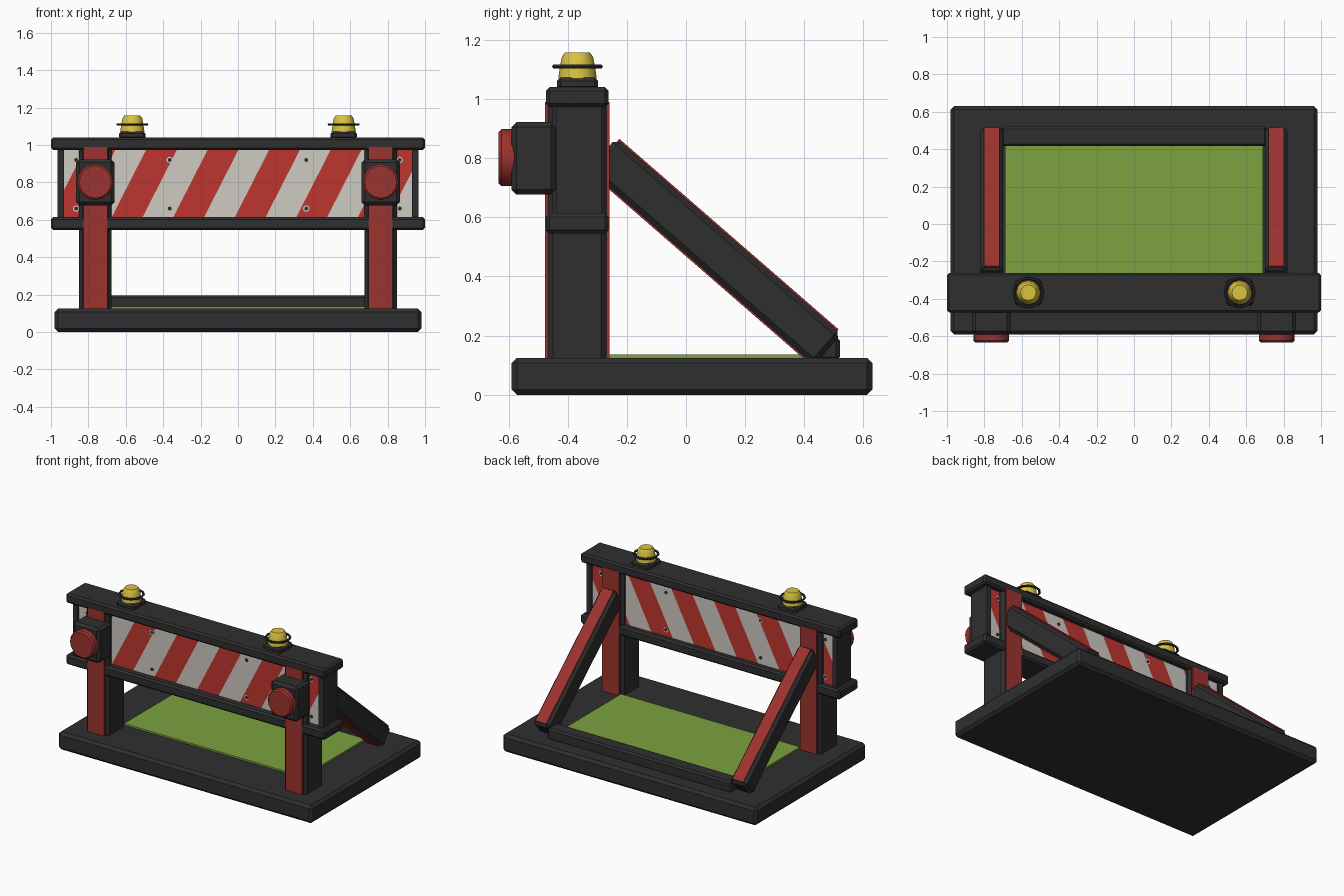
import bpy, bmesh, math
from mathutils import Matrix, Vector

if "Cube" in bpy.data.objects:
    bpy.data.objects.remove(bpy.data.objects["Cube"], do_unlink=True)


def material(name, rgb):
    m = bpy.data.materials.new(name)
    m.use_nodes = True
    m.diffuse_color = (*rgb, 1)
    bsdf = next(n for n in m.node_tree.nodes if n.type == 'BSDF_PRINCIPLED')
    bsdf.inputs["Base Color"].default_value = (*rgb, 1)
    bsdf.inputs["Roughness"].default_value = 0.8
    return m


black = material("black metal", (0.028, 0.028, 0.028))
red = material("dull red", (0.33, 0.033, 0.028))
stripe = material("stripe red", (0.52, 0.036, 0.028))
white = material("off white", (0.62, 0.59, 0.54))
green = material("grass green", (0.2, 0.36, 0.05))
yellow = material("lamp yellow", (0.7, 0.54, 0.05))


def finish(name, bm, *mats):
    bmesh.ops.recalc_face_normals(bm, faces=bm.faces)
    mesh = bpy.data.meshes.new(name)
    bm.to_mesh(mesh)
    bm.free()
    for m in mats:
        mesh.materials.append(m)
    ob = bpy.data.objects.new(name, mesh)
    bpy.context.collection.objects.link(ob)
    return ob


def box(name, mat, x, y, z, bevel=0.0, pose=None):
    """Box from (low, high) ranges, optionally chamfered and posed."""
    bm = bmesh.new()
    bmesh.ops.create_cube(bm, size=1)
    for v in bm.verts:
        v.co = Vector([(lo + hi) / 2 + c * (hi - lo) for c, (lo, hi) in zip(v.co, (x, y, z))])
    if bevel:
        bmesh.ops.bevel(bm, geom=bm.edges[:], offset=bevel, segments=1, affect='EDGES')
    if pose:
        bm.transform(pose)
    return finish(name, bm, mat)


def lathe(name, mat, profile, pose, sides=16, closed=False):
    """Turn (radius, height) points round the local z axis."""
    bm = bmesh.new()
    rings = [[bm.verts.new((r * math.cos(a), r * math.sin(a), h))
              for a in [math.tau * i / sides for i in range(sides)]] for r, h in profile]
    pairs = list(zip(rings, rings[1:] + rings[:1]))
    for low, high in pairs if closed else pairs[:-1]:
        for i in range(sides):
            j = (i + 1) % sides
            bm.faces.new((low[i], low[j], high[j], high[i]))
    if not closed:
        bm.faces.new(rings[0][::-1])
        bm.faces.new(rings[-1])
    bm.transform(pose)
    ob = finish(name, bm, mat)
    bpy.ops.object.select_all(action='DESELECT')
    bpy.context.view_layer.objects.active = ob
    ob.select_set(True)
    bpy.ops.object.shade_smooth_by_angle(angle=math.radians(30))
    return ob


# Base with grass and rear cross bar
box("base", black, (-0.98, 0.98), (-0.59, 0.63), (0, 0.125), 0.018)
box("grass", green, (-0.69, 0.69), (-0.27, 0.42), (0.12, 0.137))
box("rear_bar", black, (-0.71, 0.71), (0.417, 0.52), (0.115, 0.196), 0.012)

# Horizontal rails
for name, z in (("lower_rail", (0.545, 0.614)), ("top_rail", (0.973, 1.04))):
    box(name, black, (-1, 1), (-0.474, -0.262), z, 0.012)

# Striped panel: cut along slanted planes, coloured by band
LEAN, BAND, START, TOP = 0.51, 0.1645, -0.5, 0.957
FRONT, BACK = -0.425, -0.3


def band_index(x, z):
    return math.floor((x - START + LEAN * (TOP - z)) / BAND)


bm = bmesh.new()
bmesh.ops.create_cube(bm, size=1)
for v in bm.verts:
    v.co = Vector((v.co.x * 1.87, (FRONT + BACK) / 2 + v.co.y * (BACK - FRONT), 0.793 + v.co.z * 0.37))
for k in range(-4, 12):
    bmesh.ops.bisect_plane(bm, geom=bm.verts[:] + bm.edges[:] + bm.faces[:],
                           plane_co=(START + BAND * k, 0, TOP), plane_no=(1, 0, -LEAN))
for f in bm.faces:
    c = f.calc_center_median()
    f.material_index = band_index(c.x, c.z) % 2
finish("striped_panel", bm, stripe, white)

# Panel bolts with worn rims, on both faces
for x in (-0.865, -0.365, 0.365, 0.865):
    for z in (0.66, 0.92):
        for y in (FRONT, BACK):
            turn = Matrix.Translation((x, y, z)) @ Matrix.Rotation(math.pi / 2, 4, 'X')
            if band_index(x, z) % 2 == 0:
                lathe("bolt_rim", white, [(0.018, -0.002), (0.018, 0.002)], turn, 8)
            lathe("bolt", black, [(0.011, -0.004), (0.011, 0.004)], turn, 8)

for side, s in (("right", -1), ("left", 1)):
    def span(centre, half):
        return (s * centre - half, s * centre + half)

    # End cap of the panel
    box(side + "_end_cap", black, span(0.948, 0.018), (-0.44, -0.284), (0.6, 0.985))

    # Upright post with red front and back plates
    post = span(0.763, 0.086)
    box(side + "_post", black, post, (-0.467, -0.269), (0.1, 1.0), 0.018)
    for name, y in (("front", (-0.477, -0.46)), ("back", (-0.275, -0.258))):
        box(f"{side}_post_{name}_plate", red, span(0.763, 0.064), y, (0.12, 0.99))

    # Sloping brace, modelled along local y and tilted down to the rear
    tilt = Matrix.Translation((0, -0.26, 0.795)) @ Matrix.Rotation(math.radians(-41), 4, 'X')
    brace = span(0.76, 0.06)
    box(side + "_brace", black, brace, (-0.03, 0.98), (-0.07, 0.07), 0.018, tilt)
    for name, z in (("top", (0.06, 0.076)), ("bottom", (-0.076, -0.06))):
        box(f"{side}_brace_{name}_plate", red, span(0.76, 0.042), (-0.02, 0.962), z, 0, tilt)

    # Front buffer: housing and round pad
    box(side + "_buffer_box", black, span(0.763, 0.102), (-0.59, -0.44), (0.677, 0.922), 0.017)
    facing = Matrix.Translation((s * 0.763, -0.58, 0.802)) @ Matrix.Rotation(math.pi / 2, 4, 'X')
    lathe(side + "_buffer_pad", red, [(0.096, 0), (0.096, 0.044), (0.086, 0.054)], facing)

    # Warning lamp: foot, dome and wire guard
    at = Matrix.Translation((s * 0.565, -0.367, 1.03))
    box(side + "_lamp_foot", black, (-0.07, 0.07), (-0.07, 0.07), (0, 0.043), 0.012, at)
    lathe(side + "_lamp_dome", yellow,
          [(0.065, 0.04), (0.06, 0.075), (0.053, 0.112), (0.042, 0.128)], at, 12)
    guard = [(0.078 + 0.008 * math.cos(a), 0.08 + 0.007 * math.sin(a))
             for a in [math.tau * i / 6 for i in range(6)]]
    lathe(side + "_lamp_guard", black, guard, at, 12, closed=True)
